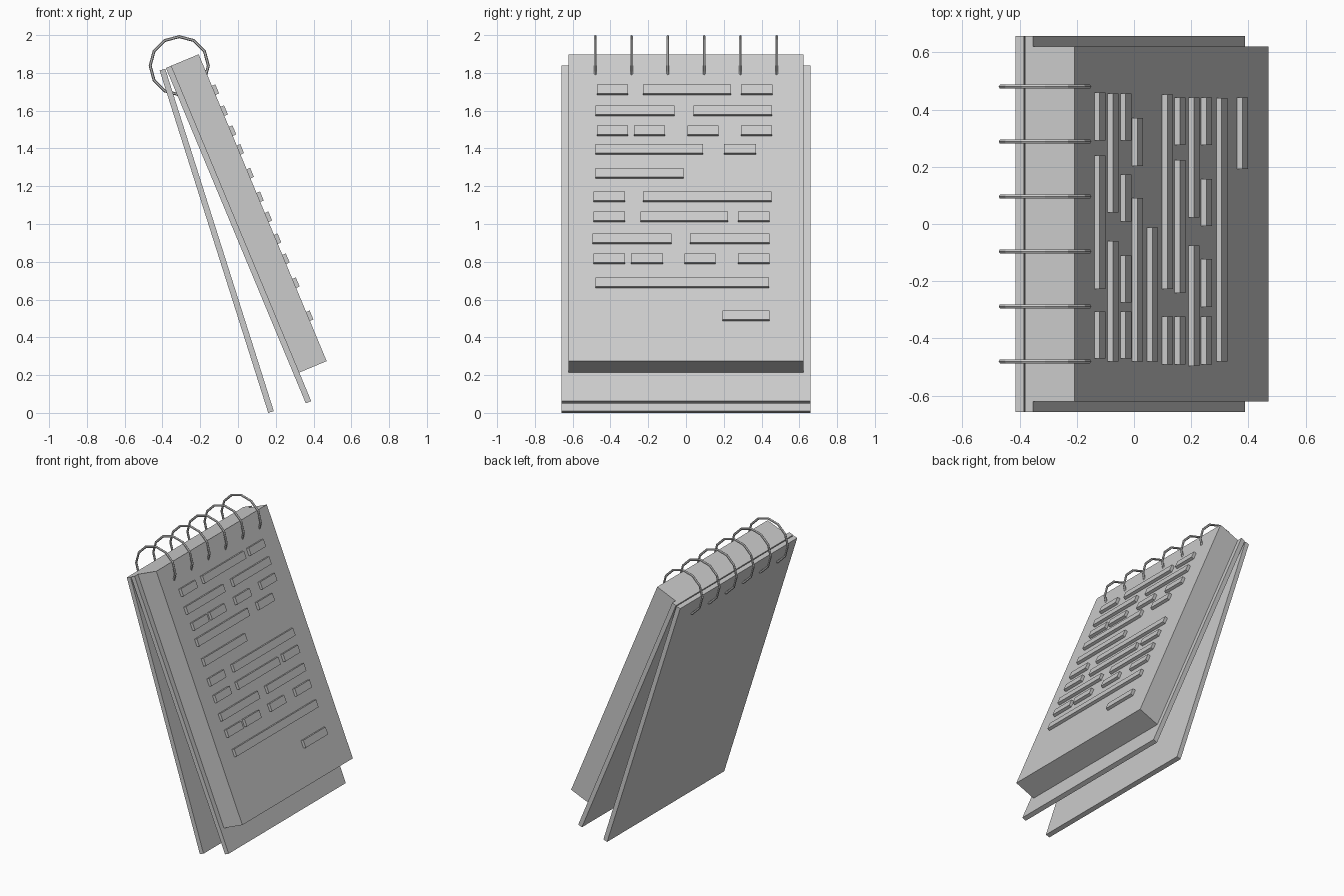
import bpy, bmesh
from math import sin, cos, atan2, pi
from mathutils import Matrix, Vector

if "Cube" in bpy.data.objects:
    bpy.data.objects.remove(bpy.data.objects["Cube"])


def frame(x, z, dx, dz):
    """Local frame: X runs down the slope, Y across, Z out of the sheet."""
    d = Vector((dx, 0, dz)).normalized()
    y = Vector((0, 1, 0))
    m = Matrix((d, y, d.cross(y))).transposed().to_4x4()
    m.translation = (x, 0, z)
    return m


def finish(name, bm):
    bmesh.ops.recalc_face_normals(bm, faces=bm.faces)
    mesh = bpy.data.meshes.new(name)
    bm.to_mesh(mesh)
    bm.free()
    ob = bpy.data.objects.new(name, mesh)
    bpy.context.collection.objects.link(ob)
    return ob


def add_box(bm, m, t, y, n):
    c = [(a + b) / 2 for a, b in (t, y, n)]
    s = [b - a for a, b in (t, y, n)]
    bmesh.ops.create_cube(bm, size=1, matrix=m @ Matrix.Translation(c) @ Matrix.Diagonal((*s, 1)))


def slab(name, m, t, y, n):
    bm = bmesh.new()
    add_box(bm, m, t, y, n)
    return finish(name, bm)


front = frame(-0.353, 1.838, 0.385, -0.923)
back = frame(-0.415, 1.813, 0.575, -1.813)

# Two cover boards and the page block
slab("front_board", front, (0, 1.924), (-0.658, 0.658), (-0.031, 0))
slab("back_board", back, (0, 1.902), (-0.658, 0.658), (0, 0.031))
slab("page_block", front, (0, 1.76), (-0.621, 0.621), (0, 0.157))

# Raised bars on the page: row height, then start/end pairs across
rows = [
    (1.711, -.47, -.306, -.227, .239, .292, .459),
    (1.600, -.48, -.06, .041, .456),
    (1.494, -.47, -.306, -.274, -.11, .009, .173, .292, .456),
    (1.395, -.48, .091, .202, .371),
    (1.269, -.48, -.012),
    (1.144, -.491, -.324, -.227, .453),
    (1.038, -.491, -.324, -.242, .223, .276, .443),
    (0.922, -.496, -.076, .022, .443),
    (0.816, -.491, -.324, -.29, -.123, -.007, .157, .276, .443),
    (0.689, -.48, .44),
    (0.514, .192, .443),
]
bm = bmesh.new()
for z, *ys in rows:
    t = (1.902 - z) / 0.923
    for a, b in zip(ys[::2], ys[1::2]):
        add_box(bm, front, (t - .026, t + .026), (a, b), (.15, .177))
finish("page_bars", bm)

# Binding rings: twelve-sided loops with a six-sided wire
N, K, R, W = 12, 6, 0.154, 0.008
for i in range(6):
    bm = bmesh.new()
    y0 = -0.48 + 0.192 * i
    loops = []
    for j in range(N):
        a = 2 * pi * j / N
        loops.append([bm.verts.new((
            -0.311 + (R + W * cos(2 * pi * k / K)) * cos(a),
            y0 + W * sin(2 * pi * k / K),
            1.838 + (R + W * cos(2 * pi * k / K)) * sin(a))) for k in range(K)])
    for j in range(N):
        p, q = loops[j], loops[(j + 1) % N]
        for k in range(K):
            bm.faces.new((p[k], q[k], q[(k + 1) % K], p[(k + 1) % K]))
    finish(f"binding_ring_{i + 1}", bm)
